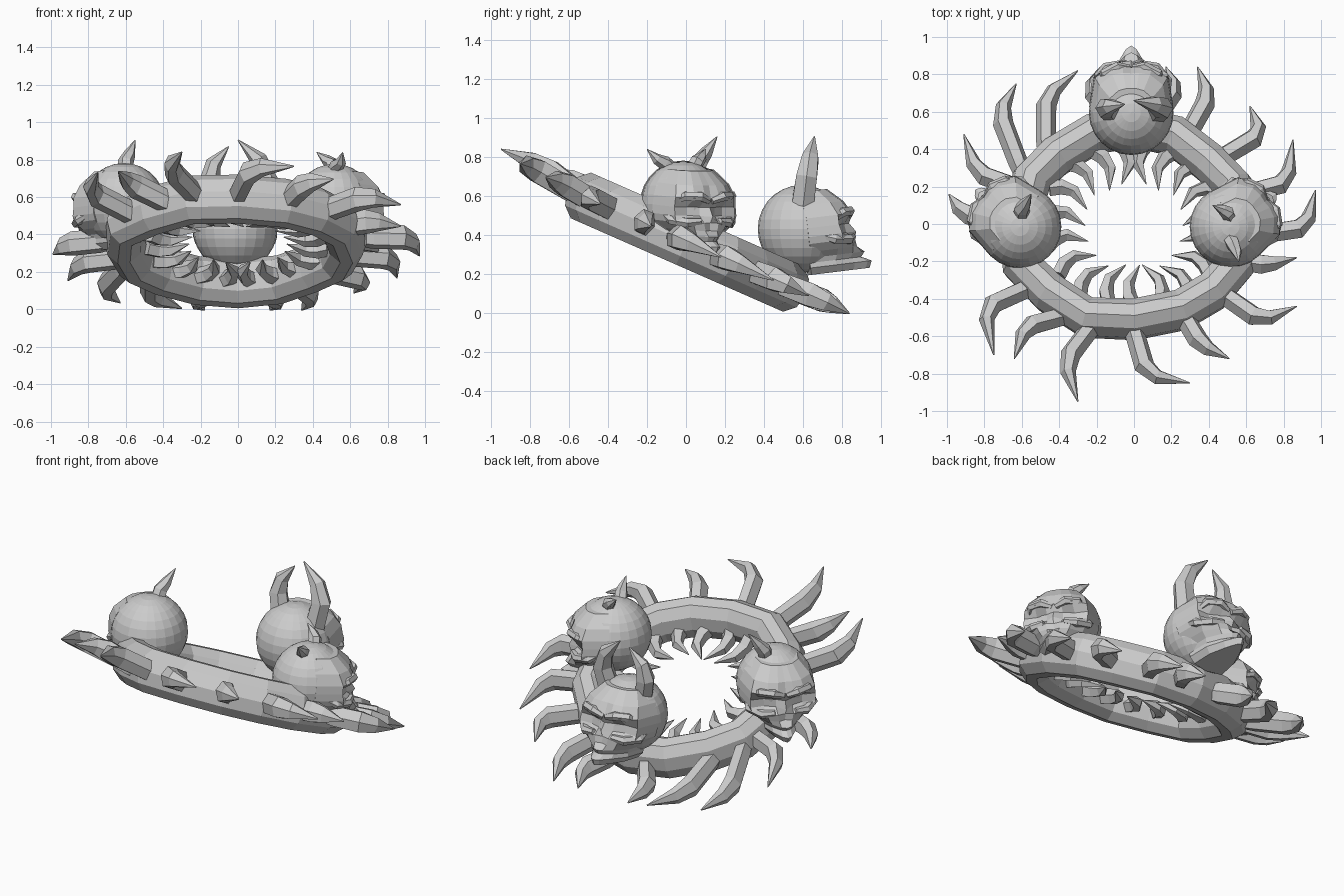
import bpy, math
from math import sin, cos, pi
from mathutils import Vector, Matrix

if "Cube" in bpy.data.objects:
    bpy.data.objects.remove(bpy.data.objects["Cube"], do_unlink=True)

bone = bpy.data.materials.new("bone_grey")
bone.use_nodes = True
GREY = (0.6, 0.6, 0.6, 1)
bone.diffuse_color = GREY
bone.node_tree.nodes["Principled BSDF"].inputs["Base Color"].default_value = GREY

SLOPE = -0.44
NORMAL = Vector((0, -SLOPE, 1)).normalized()


def on_plane(x, y, lift=0.0):
    """Point of the tilted ring plane above x, y."""
    return Vector((x, y, 0.365 + SLOPE * y + lift))


def add_mesh(name, verts, faces, matrix=None):
    mesh = bpy.data.meshes.new(name)
    mesh.from_pydata([tuple(v) for v in verts], [], faces)
    mesh.materials.append(bone)
    if matrix:
        mesh.transform(matrix)
    obj = bpy.data.objects.new(name, mesh)
    bpy.context.collection.objects.link(obj)
    return obj


def sweep(name, path, radii, sides, ref, closed=False, flat=1.0):
    """Polygonal tube along a path, with a radius at each point."""
    verts, faces, n = [], [], len(path)
    for i, p in enumerate(path):
        a = path[i - 1] if closed or i else p
        b = path[(i + 1) % n] if closed or i < n - 1 else p
        tangent = (b - a).normalized()
        side = tangent.cross(ref).normalized()
        up = side.cross(tangent)
        for k in range(sides):
            t = 2 * pi * k / sides
            verts.append(p + radii[i] * (side * cos(t) + up * sin(t) * flat))
    for i in range(n if closed else n - 1):
        j = (i + 1) % n
        for k in range(sides):
            m = (k + 1) % sides
            faces.append((i * sides + k, i * sides + m, j * sides + m, j * sides + k))
    if not closed:
        faces.append(tuple(reversed(range(sides))))
        faces.append(tuple(range((n - 1) * sides, n * sides)))
    return add_mesh(name, verts, faces)


# Tilted ring body, deeper than it is wide
RING = [(0, -.51), (.25, -.46), (.42, -.36), (.54, -.22), (.58, 0), (.53, .2), (.4, .33),
        (.22, .47), (0, .52), (-.22, .48), (-.42, .36), (-.55, .23), (-.61, 0),
        (-.6, -.22), (-.45, -.37), (-.25, -.5)]
sweep("ring_body", [on_plane(*p) for p in RING], [0.108] * len(RING), 10, NORMAL, True, 1.25)


# Outer spikes: base, elbow and tip seen from above
OUTER = [(-.62, .33, -.72, .59, -.63, .75), (-.47, .44, -.47, .68, -.3, .82),
         (-.64, .2, -.84, .27, -.91, .48), (-.74, 0, -.92, .06, -.99, .16),
         (-.58, -.35, -.8, -.45, -.75, -.7), (-.4, -.5, -.58, -.55, -.64, -.72),
         (-.22, -.54, -.37, -.74, -.3, -.95), (0, -.57, .07, -.81, .3, -.85),
         (.27, -.5, .36, -.65, .51, -.72), (.48, -.38, .68, -.52, .87, -.44),
         (.58, -.2, .71, -.22, .87, -.18), (.72, -.05, .92, -.02, .97, .18),
         (.63, .17, .82, .22, .85, .45), (.48, .36, .68, .48, .62, .63),
         (.3, .5, .4, .68, .34, .84), (.14, .6, .22, .72, .17, .84),
         (-.14, .6, -.23, .72, -.18, .84)]
for i, (bx, by, mx, my, tx, ty) in enumerate(OUTER):
    # Front spikes rise a little, more so toward the right-hand side
    lift = (0.045 - 0.05 * tx) * max(-ty, 0)
    base, elbow, tip = on_plane(bx, by), on_plane(mx, my, 0.01 + lift), on_plane(tx, ty, lift)
    near = base.lerp(elbow, 0.8)
    far = elbow.lerp(tip, 0.25)
    root = base - (elbow - base) * 0.2
    sweep(f"outer_spike_{i}", [root, base, near, far, tip],
          [.048, .053, .055, .042, .003], 6, NORMAL, flat=1.25)

# Inner spikes, hooked toward the middle of the ring
COUNT = 19
for i in range(COUNT):
    a = 2 * pi * i / COUNT - pi / 2
    out = Vector((cos(a), sin(a)))
    turn = Vector((-out.y, out.x)) * (1 if out.x > 0.05 else -1)
    reach = 0.49 if abs(out.x) > 0.6 else 0.45
    steps = ((reach, -.01), (reach - .06, .025), (reach - .13, .03), (reach - .23, -.03))
    path = [on_plane(*(out * r + turn * s), -0.02) for r, s in steps]
    sweep(f"inner_spike_{i}", path, [.042, .042, .033, .002], 5, NORMAL, flat=1.15)


# Skull pieces, built facing +y about the cranium centre
# Face rows: height, half width, then depth from centre line to temple
FACE = [(.185, .125, .15, .15, .14, .1, .02),
        (.115, .19, .222, .225, .215, .16, .02),
        (.05, .215, .245, .262, .255, .19, .03),
        (.0, .22, .24, .215, .19, .19, .03),
        (-.045, .22, .27, .22, .195, .2, .03),
        (-.08, .21, .25, .26, .25, .2, .03),
        (-.12, .175, .25, .265, .245, .17, .03),
        (-.15, .14, .3, .285, .24, .16, .02),
        (-.175, .13, .28, .27, .225, .15, .02),
        (-.2, .13, .33, .31, .245, .15, .02),
        (-.235, .1, .315, .295, .235, .14, .02)]
SPREAD = (0, .22, .52, .88, 1)


def face_mask(name, matrix):
    verts, faces = [], []
    for z, width, *depth in FACE:
        for k in range(-4, 5):
            x = math.copysign(SPREAD[abs(k)], k) * width
            verts.append((x, depth[abs(k)], z))
        verts.append((0, 0, z))
    for r in range(len(FACE) - 1):
        for k in range(10):
            m = (k + 1) % 10
            faces.append((r * 10 + m, r * 10 + k, r * 10 + 10 + k, r * 10 + 10 + m))
    faces.append(tuple(range(10)))
    faces.append(tuple(reversed(range(len(verts) - 10, len(verts)))))
    add_mesh(name, verts, faces, matrix)


# Paths of the ridges over and under each eye socket
RIDGES = {"cheekbone": ((.06, .25, -.07), (.13, .23, -.08), (.19, .16, -.07), (.19, .06, -.03)),
          "brow": ((.01, .24, .035), (.07, .25, .06), (.14, .215, .06), (.18, .13, .01))}


def face_ridges(name, matrix):
    for part, points in RIDGES.items():
        for s, side in ((-1, "right"), (1, "left")):
            path = [Vector((s * x, y, z)) for x, y, z in points]
            ridge = sweep(f"{name}_{part}_{side}", path, [.018, .027, .026, .01], 6,
                          Vector((0, 0, 1)))
            ridge.data.transform(matrix)


def skull(name, center, yaw, pitch, size, horns):
    matrix = (Matrix.Translation(center) @ Matrix.Rotation(math.radians(yaw), 4, "Z")
              @ Matrix.Rotation(math.radians(pitch), 4, "X") @ Matrix.Scale(size, 4))
    bpy.ops.mesh.primitive_uv_sphere_add(segments=24, ring_count=14, radius=0.222, location=center)
    cranium = bpy.context.object
    cranium.name = name + "_cranium"
    cranium.scale = (size, size, size)
    cranium.data.materials.append(bone)
    face_mask(name + "_face", matrix)
    face_ridges(name, matrix)
    for i, (path, radius) in enumerate(horns):
        points = [Vector(p) for p in path]
        sweep(f"{name}_horn_{i}", points, [radius * k for k in (1, .95, .72, .05)],
              6, Vector((0, 1, 0.1)))


skull("back_skull", (-.015, .595, .43), 0, 7, 1.02, [
    (((.12, .6, .56), (.15, .62, .7), (.11, .64, .8), (0, .66, .905)), .065),
    (((-.12, .6, .56), (-.15, .62, .69), (-.13, .63, .78), (-.05, .64, .87)), .06)])
skull("right_skull", (.515, -.015, .56), -54, -5, .98, [
    (((.51, .03, .73), (.5, .06, .78), (.47, .08, .8), (.42, .1, .84)), .04),
    (((.51, -.07, .73), (.53, -.11, .77), (.55, -.15, .79), (.56, -.2, .84)), .04)])
skull("left_skull", (-.61, -.015, .56), 50, -5, 1, [
    (((-.6, .05, .73), (-.6, .08, .79), (-.58, .11, .83), (-.55, .16, .905)), .045)])
